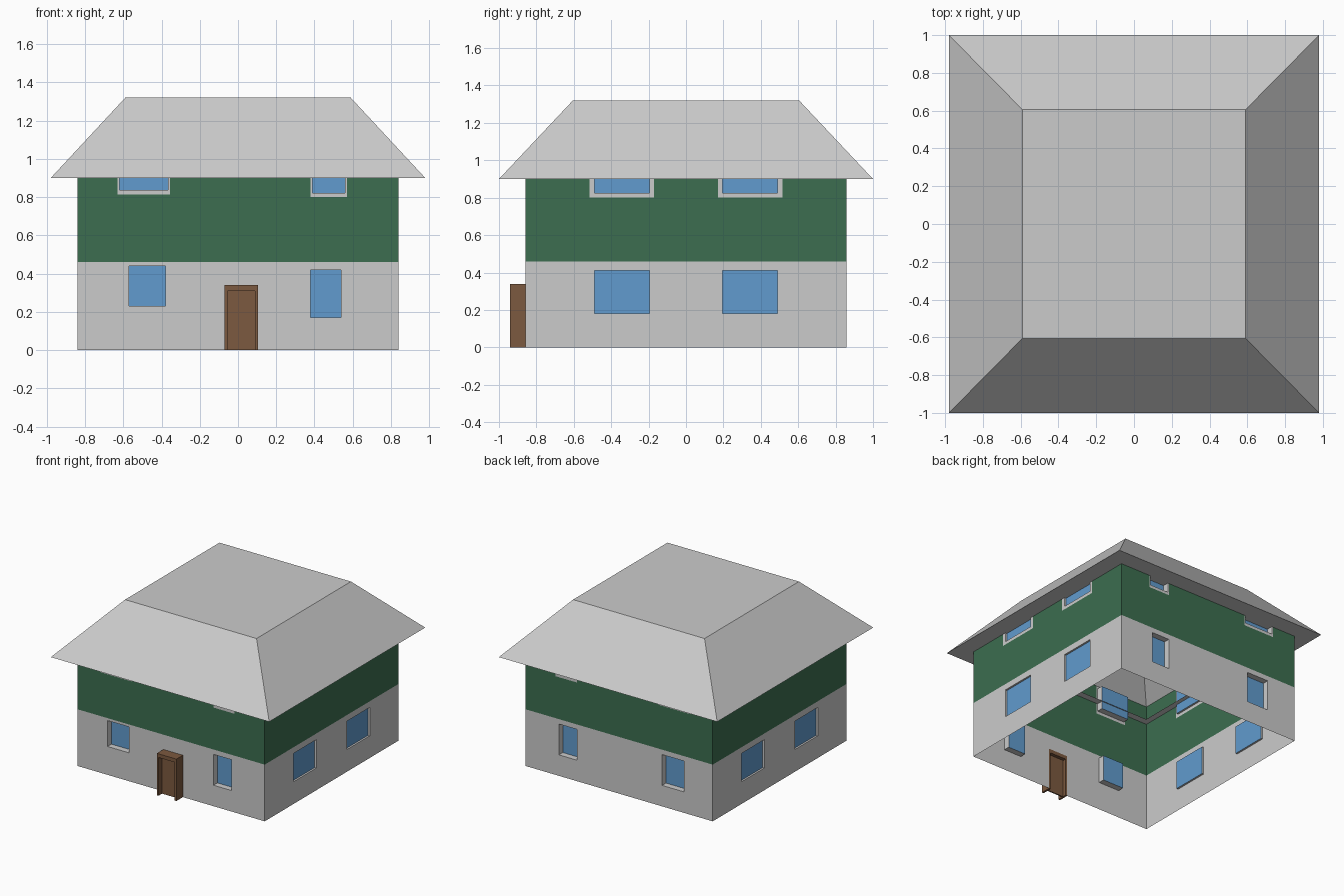
import bpy, bmesh
from mathutils import Vector

if "Cube" in bpy.data.objects:
    bpy.data.objects.remove(bpy.data.objects["Cube"])

WX, WY = 0.84, 0.857          # wall planes
BAND, TOP = 0.46, 1.05        # storey line and wall top under the roof


def colour(name, rgb):
    m = bpy.data.materials.new(name)
    m.diffuse_color = (*rgb, 1)
    m.use_nodes = True
    m.node_tree.nodes["Principled BSDF"].inputs["Base Color"].default_value = m.diffuse_color
    return m


GREEN = colour("green_cladding", (0.045, 0.155, 0.08))
BLUE = colour("window_glass", (0.12, 0.33, 0.62))
BROWN = colour("door_wood", (0.2, 0.1, 0.05))


def face(bm, pts, toward):
    f = bm.faces.new([bm.verts.new(p) for p in pts])
    f.normal_update()
    if f.normal.dot(Vector(toward)) < 0:
        f.normal_flip()


def finish(bm, name, mat=None):
    bmesh.ops.remove_doubles(bm, verts=bm.verts[:], dist=1e-5)
    me = bpy.data.meshes.new(name)
    bm.to_mesh(me)
    bm.free()
    ob = bpy.data.objects.new(name, me)
    bpy.context.collection.objects.link(ob)
    if mat:
        me.materials.append(mat)
    return ob


def panel(bm, place, out, rect, holes):
    """Flat panel (u0, u1, z0, z1) with rectangular holes left open."""
    u0, u1, z0, z1 = rect
    us = sorted({u0, u1, *(v for h in holes for v in h[:2])})
    zs = sorted({z0, z1, *(v for h in holes for v in h[2:])})
    for a, b in zip(us, us[1:]):
        for c, d in zip(zs, zs[1:]):
            mu, mz = (a + b) / 2, (c + d) / 2
            if any(h[0] < mu < h[1] and h[2] < mz < h[3] for h in holes):
                continue
            face(bm, [place(u, z, 0) for u, z in ((a, c), (b, c), (b, d), (a, d))], out)


def wall(side, place, out, half, low, high, depth, doors=()):
    # lower storey
    bm = bmesh.new()
    panel(bm, place, out, (-half, half, 0, BAND), list(low) + list(doors))
    finish(bm, side + "_lower_wall")
    # upper storey
    bm = bmesh.new()
    panel(bm, place, out, (-half, half, BAND, TOP), [h[0] for h in high])
    finish(bm, side + "_upper_wall", GREEN)
    # window surrounds, reveals and glass
    frames, glass = bmesh.new(), bmesh.new()
    for outer, inner in high:
        panel(frames, place, out, outer, [inner])
    for a, b, c, d in list(low) + [h[1] for h in high]:
        ring = [(a, c), (b, c), (b, d), (a, d)]
        centre = Vector(place((a + b) / 2, (c + d) / 2, depth / 2))
        for p, q in zip(ring, ring[1:] + ring[:1]):
            pts = [place(*p, 0), place(*q, 0), place(*q, depth), place(*p, depth)]
            face(frames, pts, centre - Vector(pts[0]))
        face(glass, [place(*p, depth) for p in ring], out)
    finish(frames, side + "_window_frames")
    finish(glass, side + "_window_glass", BLUE)


# window openings as (u0, u1, z0, z1); upper ones are (surround, glass)
ff_high = [((-0.63, -0.355, 0.815, TOP), (-0.62, -0.365, 0.838, 1.03)),
           ((0.38, 0.57, 0.80, TOP), (0.39, 0.56, 0.822, 1.03))]
front_low = [(-0.57, -0.38, 0.23, 0.44), (0.38, 0.54, 0.17, 0.42)]
back_low = [(-0.58, -0.385, 0.17, 0.42), (0.38, 0.54, 0.17, 0.42)]
side_low = [(-0.49, -0.195, 0.18, 0.41), (0.195, 0.49, 0.18, 0.41)]
side_high = [((-0.515, -0.17, 0.80, TOP), (-0.49, -0.195, 0.825, 1.03)),
             ((0.17, 0.515, 0.80, TOP), (0.195, 0.49, 0.825, 1.03))]
DOOR = (-0.07, 0.105, 0, 0.34)

wall("front", lambda u, z, d: (u, -WY + d, z), (0, -1, 0), WX, front_low, ff_high, 0.05, [DOOR])
wall("back", lambda u, z, d: (u, WY - d, z), (0, 1, 0), WX, back_low, ff_high, 0.05)
wall("right", lambda u, z, d: (WX - d, u, z), (1, 0, 0), WY, side_low, side_high, 0.015)
wall("left", lambda u, z, d: (-WX + d, u, z), (-1, 0, 0), WY, side_low, side_high, 0.015)

# roof: soffit ring, four slopes, flat top
def loop(x, y, z):
    return [(-x, -y, z), (x, -y, z), (x, y, z), (-x, y, z)]


soffit, eaves, crown = loop(0.79, 0.80, 0.9), loop(0.98, 1.0, 0.9), loop(0.59, 0.605, 1.32)
bm = bmesh.new()
for i in range(4):
    j = (i + 1) % 4
    face(bm, [soffit[i], soffit[j], eaves[j], eaves[i]], (0, 0, -1))
    face(bm, [eaves[i], eaves[j], crown[j], crown[i]], (0, 0, 1))
face(bm, crown, (0, 0, 1))
finish(bm, "roof")


def box(name, x0, x1, y0, y1, z0, z1):
    bm = bmesh.new()
    bmesh.ops.create_cube(bm, size=1)
    for v in bm.verts:
        v.co = (x0 + (v.co.x + 0.5) * (x1 - x0), y0 + (v.co.y + 0.5) * (y1 - y0),
                z0 + (v.co.z + 0.5) * (z1 - z0))
    finish(bm, name, BROWN)


# door with projecting surround
box("door_jamb_left", -0.07, -0.055, -0.94, -WY, 0, 0.31)
box("door_jamb_right", 0.09, 0.105, -0.94, -WY, 0, 0.31)
box("door_lintel", -0.07, 0.105, -0.94, -WY, 0.31, 0.34)
box("door_panel", -0.055, 0.09, -0.895, -0.885, 0, 0.31)
